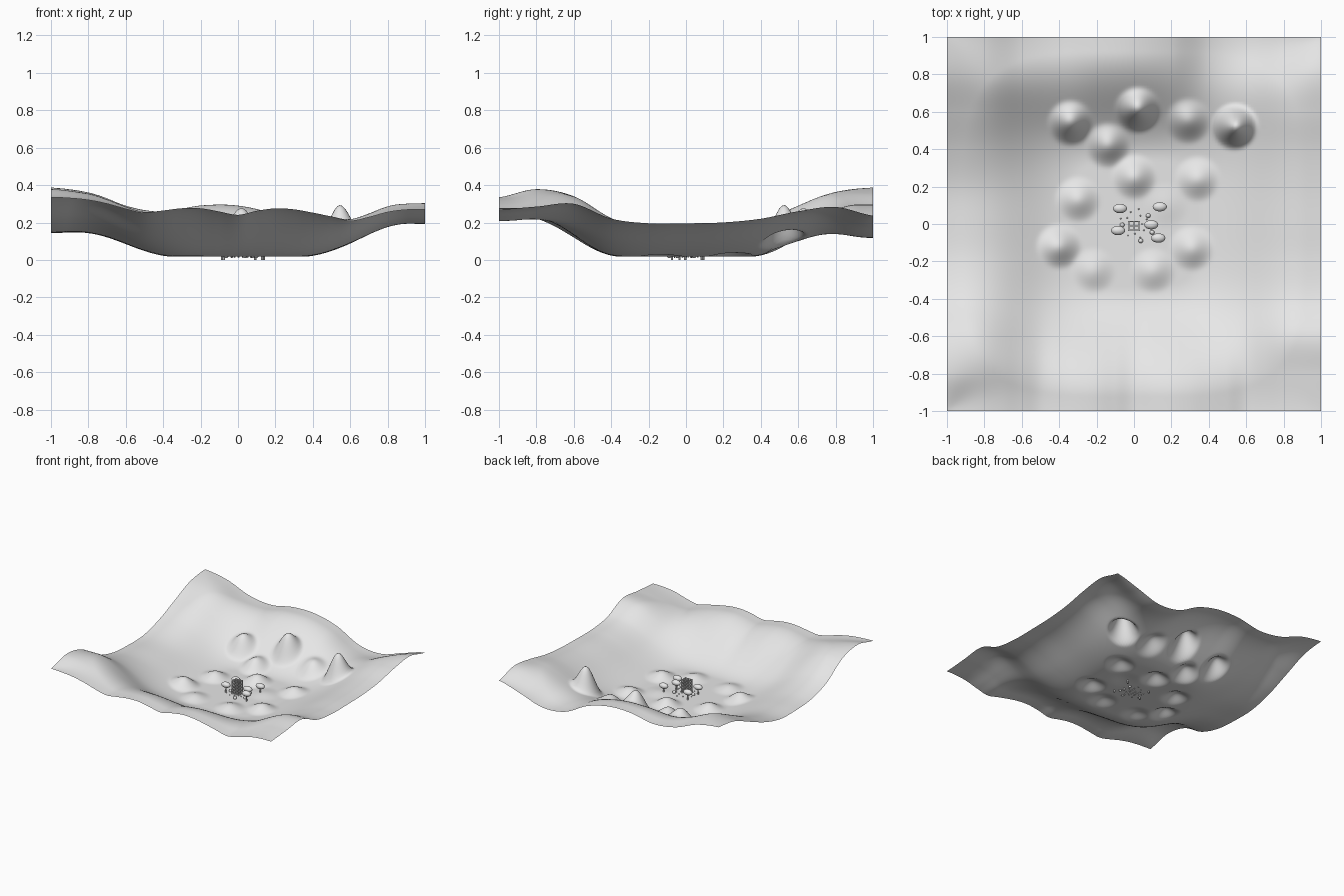
import bpy, bmesh, math
from mathutils import Matrix

cube = bpy.data.objects.get("Cube")
if cube:
    bpy.data.objects.remove(cube, do_unlink=True)

stone = bpy.data.materials.new("plain_grey")
stone.use_nodes = True
grey = (0.8, 0.8, 0.8, 1)
stone.diffuse_color = grey
stone.node_tree.nodes["Principled BSDF"].inputs["Base Color"].default_value = grey


def finish(name, bm, smooth=True):
    mesh = bpy.data.meshes.new(name)
    bm.to_mesh(mesh)
    bm.free()
    mesh.materials.append(stone)
    for face in mesh.polygons:
        face.use_smooth = smooth
    obj = bpy.data.objects.new(name, mesh)
    bpy.context.collection.objects.link(obj)


# Rim height along each border, in equal steps from -1 to 1
front_rim = [.335, .33, .32, .3, .272, .25, .262, .275, .275, .258, .24,
             .262, .275, .27, .252, .23, .208, .228, .255, .268, .27]
back_rim = [.387, .355, .28, .255, .29, .29, .24, .14, .12, .18, .237]
left_rim = [.335, .378, .34, .22, .16, .145, .15, .2, .28, .36, .387]
right_rim = [.27, .285, .3, .22, .195, .195, .2, .22, .26, .283, .237]


def smoothstep(t):
    t = min(max(t, 0), 1)
    return t * t * (3 - 2 * t)


def rim_height(rim, t):
    """Smooth curve through the rim heights."""
    last = len(rim) - 1
    place = (t + 1) / 2 * last
    i = min(max(int(place), 0), last - 1)
    f = place - i
    a, b, c, d = (rim[min(max(i + k, 0), last)] for k in (-1, 0, 1, 2))
    return b + f / 2 * (c - a + f * (2 * a - 5 * b + 4 * c - d
                                     + f * (3 * (b - c) + d - a)))


def hills(x, y):
    """Blend of the four rims, the nearest counting most."""
    total = weights = 0
    for rim, along, gap in ((front_rim, x, 1 + y), (back_rim, x, 1 - y),
                            (left_rim, y, 1 + x), (right_rim, y, 1 - x)):
        weight = 1 / (gap + .001) ** 2
        total += weight * rim_height(rim, along)
        weights += weight
    return total / weights


# Mounds: x, y, height
mounds = [(-.34, .54, .1), (.02, .61, .135), (.29, .55, .06), (.54, .52, .19),
          (-.14, .42, .075), (0, .25, .06), (.34, .24, .05), (-.3, .13, .05),
          (-.4, -.12, .065), (.31, -.13, .048), (-.22, -.25, .03),
          (.1, -.25, .035), (.17, .1, .012)]
floor = 0.017
mound_radius = 0.128


def ground(x, y):
    reach = (x ** 4 + y ** 4) ** .25
    z = floor + (hills(x, y) - floor) * smoothstep((reach - .34) / .58)
    for mx, my, height in mounds:
        z += height * smoothstep(1 - math.hypot(x - mx, y - my) / mound_radius)
    return z


# Valley sheet
bm = bmesh.new()
bmesh.ops.create_grid(bm, x_segments=140, y_segments=140, size=1)
for vert in bm.verts:
    vert.co.z = ground(vert.co.x, vert.co.y)
finish("valley_ground", bm)


def add_ball(name, center, radii):
    bm = bmesh.new()
    bmesh.ops.create_uvsphere(bm, u_segments=16, v_segments=10, radius=1)
    bmesh.ops.transform(bm, matrix=Matrix.Translation(center) @ Matrix.Diagonal((*radii, 1)),
                        verts=bm.verts)
    finish(name, bm)


def add_trunk(x, y, top, radius):
    bm = bmesh.new()
    bmesh.ops.create_cone(bm, cap_ends=True, segments=8, radius1=radius,
                          radius2=radius * .8, depth=top)
    bmesh.ops.translate(bm, verts=bm.verts, vec=(x, y, top / 2))
    finish("tree_trunk", bm, smooth=False)


def add_box(name, center, size):
    bm = bmesh.new()
    bmesh.ops.create_cube(bm, size=1)
    bmesh.ops.transform(bm, matrix=Matrix.Translation(center) @ Matrix.Diagonal((*size, 1)),
                        verts=bm.verts)
    finish(name, bm, smooth=False)


# Trees with broad rounded crowns
for x, y in [(-.075, .083), (.138, .092), (.092, -.004), (-.085, -.035), (.13, -.075)]:
    add_trunk(x, y, .075, .006)
    add_ball("tree_crown", (x, y, .078), (.038, .025, .022))

# Low bushes
for x, y in [(.076, .045), (-.063, -.005), (.036, -.09), (.097, -.045)]:
    add_ball("bush", (x, y, .023), (.013, .012, .014))

# Pebbles ringed around the tower
for i in range(14):
    angle = i * 2.4
    spread = .045 + .0035 * i
    add_ball("pebble", (math.cos(angle) * spread, math.sin(angle) * spread, .017),
             (.004, .004, .006))

# Open framed tower: a lattice of posts and crossing beams
middle = -.01
bays = (-.028, 0, .028)
for x in bays:
    for y in bays:
        add_box("tower_post", (x, middle + y * .8, .07), (.008, .008, .116))
for level in range(5):
    z = .024 + level * .025
    for offset in bays:
        add_box("tower_beam", (0, middle + offset * .8, z), (.066, .006, .006))
        add_box("tower_beam", (offset, middle, z), (.006, .054, .006))
